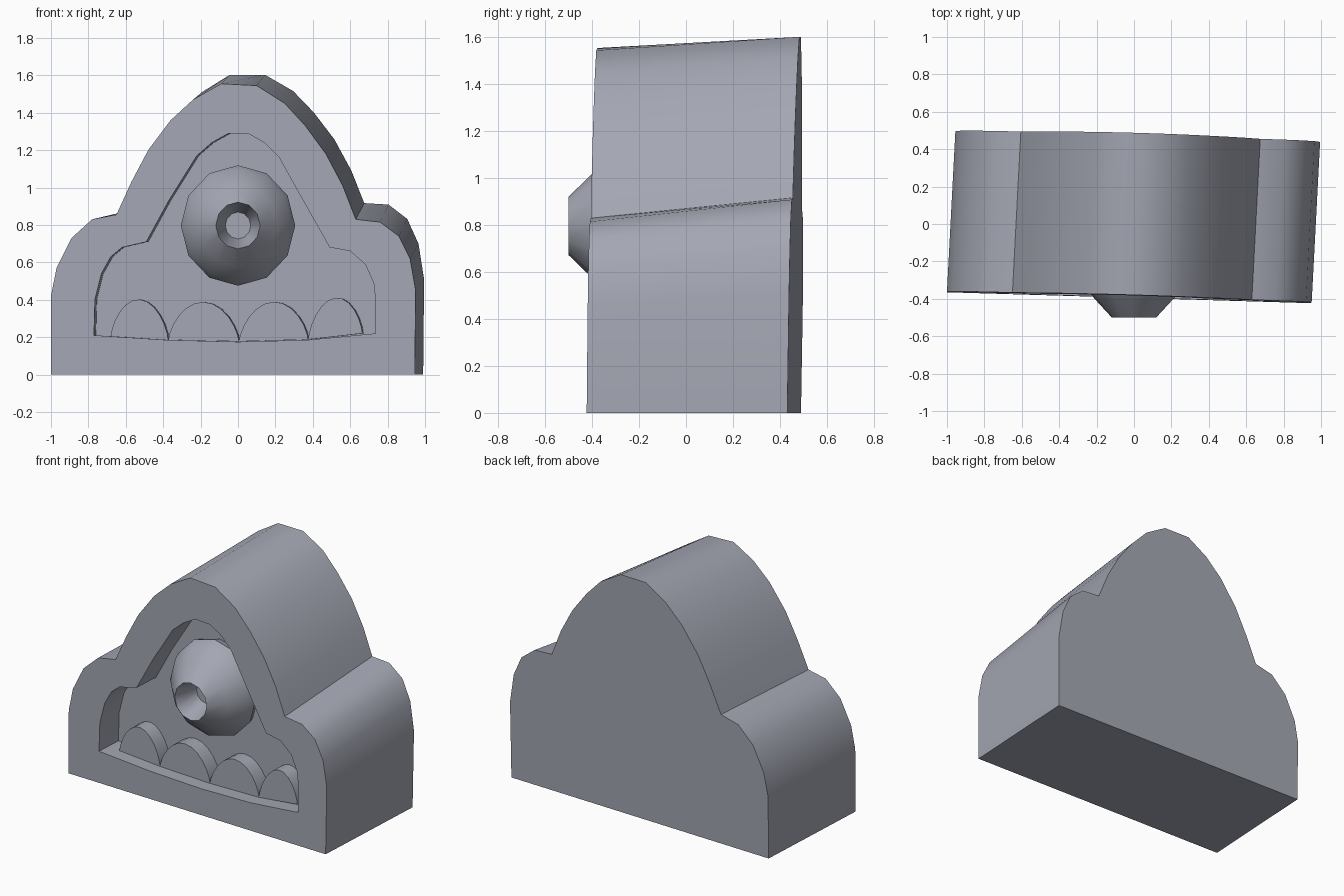
import bpy, bmesh
from math import sin, cos, pi

if "Cube" in bpy.data.objects:
    bpy.data.objects.remove(bpy.data.objects["Cube"])

stone = bpy.data.materials.new("slate_grey")
stone.diffuse_color = (0.37, 0.385, 0.45, 1)
stone.use_nodes = True
stone.node_tree.nodes["Principled BSDF"].inputs["Base Color"].default_value = stone.diffuse_color


def finish(name, bm):
    bmesh.ops.recalc_face_normals(bm, faces=bm.faces)
    mesh = bpy.data.meshes.new(name)
    bm.to_mesh(mesh)
    bm.free()
    mesh.materials.append(stone)
    obj = bpy.data.objects.new(name, mesh)
    bpy.context.collection.objects.link(obj)
    return obj


def smooth(obj):
    bpy.ops.object.select_all(action='DESELECT')
    obj.select_set(True)
    bpy.context.view_layer.objects.active = obj
    bpy.ops.object.shade_smooth_by_angle(angle=0.6)


def loft(name, rings):
    """Skin a list of closed rings of equal length and cap the ends."""
    bm = bmesh.new()
    vs = [[bm.verts.new(p) for p in ring] for ring in rings]
    n = len(vs[0])
    for a, b in zip(vs, vs[1:]):
        for i in range(n):
            j = (i + 1) % n
            bm.faces.new((a[i], a[j], b[j], b[i]))
    bm.faces.new(vs[0])
    bm.faces.new(vs[-1])
    return finish(name, bm)


def front_y(x, z):
    return -0.395 - 0.03 * x + 0.01 * z


def back_y(x, z):
    return 0.46 - 0.03 * x + 0.017 * z


def slab(name, outline, near, far):
    """Extrude an outline between two depths measured from the slanted front."""
    return loft(name, [[(x + 0.055 * d, front_y(x, z) + d, z) for x, z in outline]
                       for d in (near, far)])


# Body: pointed arch with a rounded shoulder on each side, slightly skewed
outline = [(-1, 0), (-1, .42), (-.97, .57), (-.89, .73), (-.78, .83), (-.65, .855),
           (-.57, 1.03), (-.48, 1.20), (-.36, 1.36), (-.24, 1.47), (-.09, 1.555),
           (.10, 1.545), (.25, 1.45), (.36, 1.33), (.47, 1.18), (.56, 1.01),
           (.63, .83), (.76, .815), (.86, .74), (.92, .62), (.95, .45), (.945, 0)]
front = [(x, front_y(x, z), z) for x, z in outline]
back = []
for x, z in outline:
    lift = (0.052 + 0.055 * x) * min(1, z / 0.8)
    back.append((x + 0.045, back_y(x, z), z + lift))
body = loft("body", [front, back])

# Recess cut into the front
recess = [(-.77, .21), (-.765, .40), (-.73, .54), (-.68, .63), (-.62, .68), (-.49, .71),
          (-.37, .93), (-.22, 1.17), (-.14, 1.24), (-.05, 1.29), (.06, 1.285), (.14, 1.24),
          (.22, 1.16), (.32, .98), (.49, .68), (.60, .66), (.68, .59), (.725, .49),
          (.735, .40), (.735, .22), (.37, .185), (0, .175), (-.38, .185)]
cutter = slab("recess_cutter", recess, -0.2, 0.19)
cutter.hide_render = True
mod = body.modifiers.new("recess", 'BOOLEAN')
mod.operation = 'DIFFERENCE'
mod.solver = 'EXACT'
mod.object = cutter
bpy.context.view_layer.objects.active = body
bpy.ops.object.modifier_apply(modifier=mod.name)
bpy.data.objects.remove(cutter)
smooth(body)

# Row of rounded scallops standing on the recess sill
ends = [(-.685, .205), (-.378, .185), (0, .177), (.37, .187), (.66, .22)]
for k, ((x0, z0), (x1, z1)) in enumerate(zip(ends, ends[1:])):
    pts = []
    for i in range(13):
        a = pi * i / 12
        t = (1 - cos(a)) / 2
        pts.append((x0 + (x1 - x0) * t, z0 + (z1 - z0) * t + 0.207 * sin(a) ** 1.35))
    smooth(slab(f"scallop_{k + 1}", pts, 0.09, 0.2))

# Tapered nozzle with a conical hole in its tip
profile = [(-.18, .30), (-.25, .322), (-.31, .30), (-.40, .222), (-.50, .125), (-.34, .072)]
nozzle = loft("nozzle", [[(r * .95 * sin(2 * pi * i / 12), y, .797 + r * cos(2 * pi * i / 12))
                          for i in range(12)] for y, r in profile])
smooth(nozzle)
